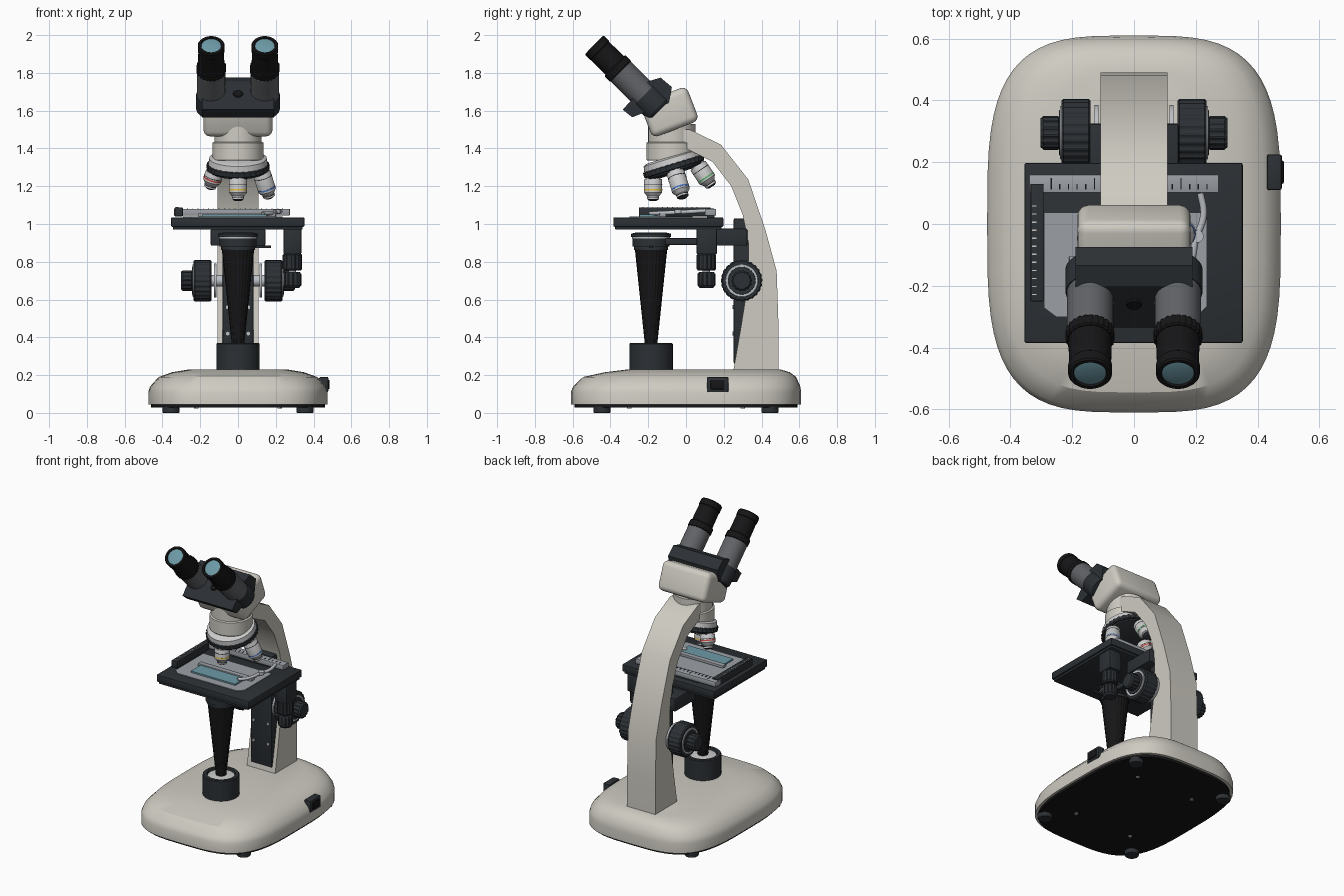
import bpy, bmesh, math
from mathutils import Vector, Matrix

if "Cube" in bpy.data.objects:
    bpy.data.objects.remove(bpy.data.objects["Cube"])

def material(name, r, g, b):
    m = bpy.data.materials.new(name)
    m.diffuse_color = (r, g, b, 1)
    m.use_nodes = True
    m.node_tree.nodes["Principled BSDF"].inputs["Base Color"].default_value = m.diffuse_color
    return m

CREAM = material("cream", .62, .60, .54)
DARK = material("charcoal", .025, .03, .035)
BLACK = material("black", .008, .008, .009)
TUBE = material("tube_grey", .12, .125, .135)
METAL = material("metal", .5, .52, .55)
PANEL = material("panel_grey", .33, .35, .38)
WHITE = material("white", .75, .75, .75)
GLASS = material("glass", .15, .32, .38)
YELLOW = material("yellow", .8, .55, .05)
RED = material("red", .6, .06, .05)
BLUE = material("blue", .08, .2, .6)
GREEN = material("green", .1, .45, .15)

def finish(name, bm, mat, bevel=0, seg=3):
    if bevel:
        edges = [e for e in bm.edges if e.calc_face_angle(0) > 1.0]
        bmesh.ops.bevel(bm, geom=edges, offset=bevel, segments=seg, profile=.5,
                        affect='EDGES', clamp_overlap=True)
    bmesh.ops.recalc_face_normals(bm, faces=bm.faces)
    me = bpy.data.meshes.new(name)
    bm.to_mesh(me)
    bm.free()
    me.materials.append(mat)
    ob = bpy.data.objects.new(name, me)
    bpy.context.collection.objects.link(ob)
    return ob

def loft(bm, rings):
    loops = [[bm.verts.new(p) for p in ring] for ring in rings]
    n = len(loops[0])
    for a, b in zip(loops, loops[1:]):
        for i in range(n):
            bm.faces.new((a[i], a[(i + 1) % n], b[(i + 1) % n], b[i]))
    bm.faces.new(loops[0][::-1])
    bm.faces.new(loops[-1])

def lathe(name, profile, origin, axis, mat, segs=40, teeth=0):
    """Turned part: (radius, height) pairs along an axis; teeth cuts grooves."""
    bm = bmesh.new()
    q = Vector(axis).to_track_quat('Z', 'Y')
    rings = []
    for r, h in profile:
        ring = []
        for i in range(segs):
            a = math.tau * i / segs
            rr = r - (teeth if (i // 2) % 2 else 0)
            ring.append(q @ Vector((rr * math.cos(a), rr * math.sin(a), h)) + Vector(origin))
        rings.append(ring)
    loft(bm, rings)
    return finish(name, bm, mat)

def box(name, lo, hi, mat, bevel=0, tilt=0, seg=2):
    lo, hi = Vector(lo), Vector(hi)
    bm = bmesh.new()
    bmesh.ops.create_cube(bm, size=1, matrix=Matrix.Translation((lo + hi) / 2)
                          @ Matrix.Rotation(tilt, 4, 'X') @ Matrix.Diagonal((*(hi - lo), 1)))
    return finish(name, bm, mat, bevel, seg)

def prism_x(name, pts, half, mat, bevel=0):
    """Side profile (y, z) extruded across x."""
    bm = bmesh.new()
    loft(bm, [[(x, y, z) for y, z in pts] for x in (-half, half)])
    return finish(name, bm, mat, bevel)

def oval(z, hx, y0, y1, n=64, power=3.5):
    pts = []
    for i in range(n):
        c, s = math.cos(math.tau * i / n), math.sin(math.tau * i / n)
        pts.append((math.copysign(abs(c) ** (2 / power), c) * hx,
                    (y0 + y1) / 2 + math.copysign(abs(s) ** (2 / power), s) * (y1 - y0) / 2, z))
    return pts

# Base shell, bottom plate, feet, power switch
bm = bmesh.new()
loft(bm, [oval(*r) for r in ((.045, .475, -.61, .61), (.11, .475, -.61, .61), (.14, .465, -.597, .605),
                             (.19, .42, -.545, .583), (.215, .35, -.43, .55), (.23, .26, -.31, .5))])
finish("base", bm, CREAM)
bm = bmesh.new()
loft(bm, [oval(.028, .46, -.59, .59), oval(.05, .46, -.59, .59)])
finish("bottom_plate", bm, BLACK)
for sx in (-1, 1):
    for sy in (-1, 1):
        lathe("foot", [(.042, 0), (.046, .006), (.046, .035)], (.355 * sx, .445 * sy, 0), (0, 0, 1), DARK, 24)
        lathe("plate_screw", [(.012, 0), (.012, .01)], (.22 * sx, .3 * sy, .024), (0, 0, 1), METAL, 12)
box("switch_frame", (.43, .11, .11), (.478, .225, .19), DARK, .006)
box("switch_rocker", (.46, .13, .125), (.485, .205, .175), BLACK, .005)

# Curved arm with dark focusing column set into its front
prism_x("arm", [(.25, .22), (.49, .22), (.49, .45), (.48, .75), (.42, .97), (.33, 1.235), (.185, 1.42),
                (.02, 1.5), (-.06, 1.5), (-.06, 1.41), (.0, 1.40), (.14, 1.33), (.24, 1.2), (.3, 1.05),
                (.33, .9), (.33, .7), (.29, .45)], .108, CREAM, .014)
box("focus_column", (-.082, .252, .26), (.082, .40, 1.03), DARK, .008)
for sx in (-1, 1):
    for z in (.42, .56):
        lathe("column_screw", [(.01, 0), (.01, .01)], (.055 * sx, .255, z), (0, -1, 0), METAL, 12)

# Coaxial coarse and fine focus knobs
lathe("focus_shaft", [(.03, -.25), (.03, .25)], (0, .295, .7), (1, 0, 0), METAL, 24)
for s in (-1, 1):
    o, ax = (0, .295, .7), (s, 0, 0)
    lathe("knob_flange", [(.09, .115), (.09, .128)], o, ax, METAL)
    lathe("coarse_knob", [(.103, .14), (.11, .147), (.11, .228), (.103, .235)], o, ax, DARK, 96, .004)
    lathe("knob_ring", [(.088, .23), (.085, .24), (.07, .24)], o, ax, METAL)
    lathe("knob_face", [(.075, .235), (.072, .243)], o, ax, DARK)
    lathe("fine_knob", [(.04, .238), (.055, .245), (.055, .292), (.047, .302)], o, ax, DARK, 56, .004)

# Stage with inlaid panel, carriers and bracket
box("stage", (-.355, -.385, .985), (.352, .198, 1.035), DARK, .007)
box("stage_underside", (-.345, -.375, .97), (.342, .188, .99), DARK, .004)
bm = bmesh.new()
plan = [(-.29, .035), (-.29, -.27), (-.25, -.3), (.2, -.3), (.235, -.265), (.235, .035)]
loft(bm, [[(x, y, z) for x, y in plan] for z in (1.03, 1.039)])
finish("stage_panel", bm, PANEL)
box("stage_bracket", (-.145, .1, .885), (.145, .325, .975), DARK, .008)
box("condenser_carrier", (-.06, -.12, .89), (.06, .28, .925), DARK, .004)

# Mechanical slide holder with graduations, clip and slide
box("slide_rail", (-.34, .1, 1.045), (.275, .16, 1.08), PANEL, .004)
box("rail_support", (-.2, .11, 1.03), (.2, .15, 1.05), DARK)
box("side_rule", (-.335, -.25, 1.04), (-.292, .13, 1.088), DARK, .004)
box("slide_finger", (-.21, -.14, 1.04), (.2, -.105, 1.058), PANEL, .003)
box("slide", (-.19, -.245, 1.04), (.15, -.135, 1.05), GLASS)
for i in range(19):
    x = -.27 + i * .028
    box("rail_tick", (x, .112, 1.079), (x + .004, .148 if i % 5 == 0 else .13, 1.082), BLACK)
for i in range(12):
    y = -.23 + i * .026
    box("rule_tick", (-.33, y, 1.087), (-.315, y + .004, 1.09), WHITE)
cu = bpy.data.curves.new("slide_clip", 'CURVE')
cu.dimensions, cu.bevel_depth, cu.bevel_resolution = '3D', .011, 2
clip = [(.215, .1, 1.07), (.225, .03, 1.066), (.2, -.05, 1.062), (.18, -.13, 1.058), (.13, -.19, 1.056)]
sp = cu.splines.new('BEZIER')
sp.bezier_points.add(len(clip) - 1)
for b, p in zip(sp.bezier_points, clip):
    b.co, b.handle_left_type, b.handle_right_type = p, 'AUTO', 'AUTO'
cu.materials.append(METAL)
bpy.context.collection.objects.link(bpy.data.objects.new("slide_clip", cu))
lathe("clip_pivot", [(.02, 0), (.02, .02)], (.205, -.04, 1.056), (0, 0, 1), METAL, 20)

# Stage travel controls hanging under the right side
box("control_block", (.24, .055, .84), (.335, .165, .98), DARK, .008)
o = (.288, .108, 0)
lathe("control_shaft", [(.02, .68), (.02, .9)], o, (0, 0, 1), METAL, 20)
lathe("upper_control_knob", [(.046, .755), (.052, .762), (.052, .835), (.046, .842)], o, (0, 0, 1), DARK, 56, .004)
lathe("lower_control_knob", [(.036, .662), (.047, .675), (.047, .735), (.04, .745)], o, (0, 0, 1), DARK, 48, .004)

# Condenser, black light cone and lamp
o, up = (0, -.185, 0), (0, 0, 1)
lathe("condenser", [(.075, .86), (.09, .862), (.09, .88), (.098, .882), (.098, .93), (.106, .932),
                    (.106, .948), (.08, .955)], o, up, DARK)
lathe("condenser_ring", [(.1, .922), (.1, .93)], o, up, METAL)
box("diaphragm_lever", (.07, -.195, .872), (.175, -.175, .886), DARK, .004)
lathe("light_cone", [(.032, .355), (.086, .87)], o, up, BLACK, 96, .002)
lathe("lamp_housing", [(.115, .22), (.115, .365), (.11, .37), (.09, .37), (.085, .35), (.01, .35)], o, up, DARK, 48)
lathe("lamp_lens", [(.086, .34), (.084, .358), (.04, .364)], o, up, WHITE)

# Tilted nosepiece carrying four splayed objectives
T = math.radians(17)
C = Vector((0, -.07, 1.32))
D = Vector((0, math.sin(T), -math.cos(T)))
F = Vector((0, -math.cos(T), -math.sin(T)))
X = Vector((1, 0, 0))
lathe("nosepiece_top", [(.13, -.04), (.152, -.03), (.158, .002)], C, D, WHITE, 48)
lathe("nosepiece_grip", [(.16, 0), (.166, .004), (.166, .028), (.16, .033)], C, D, DARK, 128, .005)
lathe("nosepiece_plate", [(.152, .03), (.148, .042), (.08, .055)], C, D, DARK, 48)
for out, length, band in ((F, .145, YELLOW), (X, .18, BLUE), (-F, .165, GREEN), (-X, .125, RED)):
    p = C + D * .02 + out * .115
    ax = D * math.cos(T) + out * math.sin(T)
    lathe("objective_mount", [(.04, 0), (.04, .035)], p, ax, METAL, 28)
    lathe("objective", [(.046, .03), (.048, .034), (.048, length - .045), (.032, length - .025),
                        (.032, length - .01)], p, ax, WHITE, 32)
    lathe("objective_band", [(.0488, length - .062), (.0488, length - .054)], p, ax, band, 32)
    lathe("objective_line", [(.0486, .055), (.0486, .059)], p, ax, DARK, 32)
    lathe("objective_tip", [(.033, length - .022), (.03, length - .008), (.018, length)], p, ax, DARK, 28)

# Neck and tilted head
lathe("neck", [(.13, 1.335), (.135, 1.34), (.135, 1.43), (.125, 1.435), (.125, 1.53)], (0, -.075, 0), up, CREAM, 48)
box("head_body", (-.183, -.22, 1.495), (.183, .045, 1.69), CREAM, .035, math.radians(21), 4)
prism_x("binocular_housing", [(-.335, 1.605), (-.285, 1.565), (-.09, 1.64), (-.075, 1.725),
                              (-.135, 1.775), (-.2, 1.755)], .19, DARK, .012)
lathe("front_button", [(.03, 0), (.022, .012)], (0, -.255, 1.685), (0, -.75, .66), BLACK, 24)

# Eye tubes and eyepieces
for s in (-1, 1):
    o, ax = (.142 * s, -.487, 1.948), (0, .71, -.704)
    lathe("eyepiece", [(.05, .012), (.055, 0), (.066, 0), (.071, .006), (.071, .04), (.068, .044),
                       (.07, .16), (.07, .21)], o, ax, BLACK, 48)
    lathe("eyepiece_lens", [(.035, .003), (.052, .007), (.052, .02)], o, ax, GLASS)
    lathe("diopter_ring", [(.074, .155), (.079, .16), (.079, .195), (.075, .2)], o, ax, BLACK, 96, .003)
    lathe("eye_tube", [(.072, .195), (.075, .2), (.075, .385)], o, ax, TUBE, 48)
    lathe("tube_socket", [(.078, .375), (.08, .38), (.08, .475), (.07, .49)], o, ax, DARK, 48)

# Smooth rounded surfaces, keep crisp edges
for ob in bpy.context.collection.objects:
    if ob.type == 'MESH':
        ob.select_set(True)
        bpy.context.view_layer.objects.active = ob
bpy.ops.object.shade_smooth_by_angle(angle=math.radians(30))
